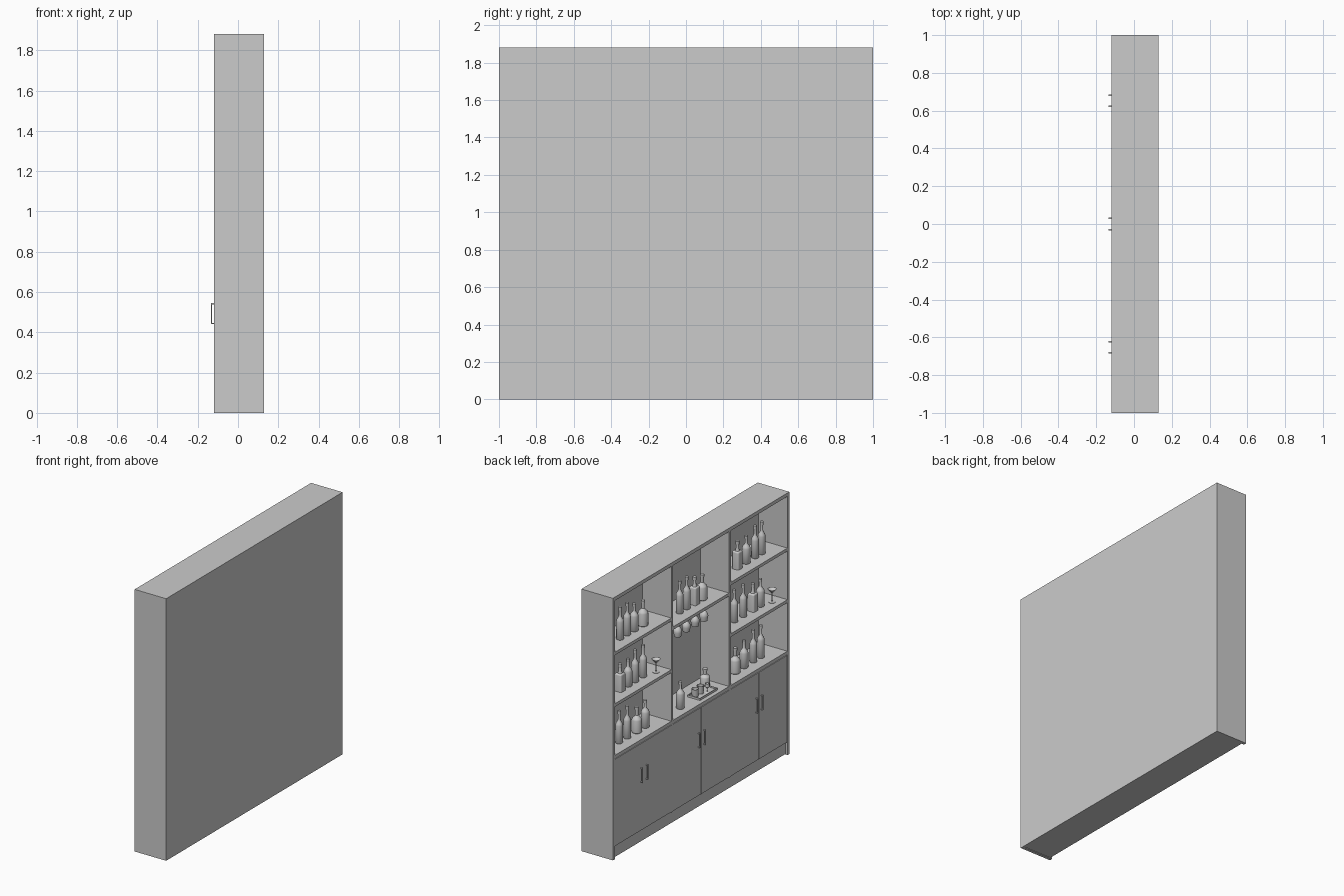
import bpy, bmesh, math
from mathutils import Matrix, Vector

if "Cube" in bpy.data.objects:
    bpy.data.objects.remove(bpy.data.objects["Cube"])

def finish(bm, name, smooth=False):
    bmesh.ops.recalc_face_normals(bm, faces=bm.faces)
    me = bpy.data.meshes.new(name)
    bm.to_mesh(me)
    bm.free()
    ob = bpy.data.objects.new(name, me)
    bpy.context.collection.objects.link(ob)
    if smooth:
        bpy.ops.object.select_all(action='DESELECT')
        ob.select_set(True)
        bpy.context.view_layer.objects.active = ob
        bpy.ops.object.shade_smooth_by_angle(angle=math.radians(35))
    return ob

def add_box(bm, x0, x1, y0, y1, z0, z1):
    m = Matrix.LocRotScale(Vector(((x0 + x1) / 2, (y0 + y1) / 2, (z0 + z1) / 2)), None,
                           Vector((x1 - x0, y1 - y0, z1 - z0)))
    return bmesh.ops.create_cube(bm, size=1, matrix=m)['verts']

def box(name, *b):
    bm = bmesh.new()
    add_box(bm, *b)
    return finish(bm, name)

def add_lathe(bm, profile, loc, n=20):
    # revolve (radius, height) points around a vertical axis
    rings = []
    for r, z in profile:
        k = 1 if r == 0 else n
        rings.append([bm.verts.new((loc[0] + r * math.cos(2 * math.pi * i / n),
                                    loc[1] + r * math.sin(2 * math.pi * i / n),
                                    loc[2] + z)) for i in range(k)])
    for a, b in zip(rings, rings[1:]):
        for i in range(n):
            j = (i + 1) % n
            if len(a) == 1:
                bm.faces.new((a[0], b[j], b[i]))
            elif len(b) == 1:
                bm.faces.new((a[i], a[j], b[0]))
            else:
                bm.faces.new((a[i], a[j], b[j], b[i]))

def lathe(name, profile, loc):
    bm = bmesh.new()
    add_lathe(bm, profile, loc)
    return finish(bm, name, True)

# --- cabinet carcass (faces -x) ---
XF, XB, XI = -0.12, 0.13, 0.108
COUNTER, LOW, HIGH, MID = 0.745, 1.115, 1.485, 1.415
T = 0.022
for s, side in ((1, "left"), (-1, "right")):
    box(side + "_side_panel", XF, XB, *sorted((s * 0.978, s * 1.0)), 0, 1.88)
    box(side + "_divider", XF, XI, s * 0.327 - 0.01, s * 0.327 + 0.01, 0.09, 1.855)
    for z, nm in ((LOW, "lower"), (HIGH, "upper")):
        box(f"{side}_{nm}_shelf", XF, XI, *sorted((s * 0.337, s * 0.978)), z - T, z)
box("middle_shelf", XF, XI, -0.317, 0.317, MID - T, MID)
box("top_panel", XF, XB, -0.978, 0.978, 1.855, 1.88)
box("back_panel", XI, XB, -0.978, 0.978, 0, 1.855)
box("counter", XF, XI, -0.978, 0.978, COUNTER - 0.025, COUNTER)
box("plinth", XF + 0.015, XI, -0.978, 0.978, 0.004, 0.09)

# --- doors and handles ---
for c in (0.6525, 0, -0.6525):
    for s in (1, -1):
        box("door", XF, XF + 0.018, *sorted((c + s * 0.002, c + s * 0.322)), 0.094, 0.716)
        y = c + s * 0.03
        bm = bmesh.new()
        add_box(bm, -0.135, -0.129, y - 0.004, y + 0.004, 0.44, 0.545)
        for z in (0.44, 0.539):
            add_box(bm, -0.129, XF, y - 0.004, y + 0.004, z, z + 0.006)
        finish(bm, "door_handle")

# --- bottles ---
def round_bottle(loc, h, r, neck=0.009, shoulder=0.55):
    s = h * shoulder
    lathe("bottle", [(0, 0), (r * 0.9, 0), (r, 0.004), (r, s), (r * 0.88, s + h * 0.06),
                     (r * 0.55, s + h * 0.12), (neck, s + h * 0.18), (neck, h * 0.9),
                     (neck * 1.3, h * 0.9), (neck * 1.3, h), (0, h)], loc)

def square_bottle(loc, h, r):
    x, y, z = loc
    bm = bmesh.new()
    add_box(bm, x - r, x + r, y - r, y + r, z, z + h * 0.65)
    edges = [e for e in bm.edges if (e.verts[0].co.z + e.verts[1].co.z) / 2 > z + 0.001]
    bmesh.ops.bevel(bm, geom=edges, offset=r * 0.35, segments=3, profile=0.5, affect='EDGES')
    add_lathe(bm, [(r * 0.6, h * 0.64), (0.011, h * 0.72), (0.009, h * 0.88), (0.013, h * 0.88),
                   (0.013, h), (0, h)], loc)
    finish(bm, "square_bottle", True)

def bottle(kind, x, y, z):
    if kind == 'T':
        round_bottle((x, y, z), 0.23, 0.025)
    elif kind == 'M':
        round_bottle((x, y, z), 0.195, 0.028)
    elif kind == 'W':
        round_bottle((x, y, z), 0.18, 0.034, 0.011, 0.5)
    else:
        square_bottle((x, y, z), 0.195, 0.027)

ROWS = [(HIGH, "TTMW", (0.79, 0.71, 0.63, 0.53)),
        (LOW, "SMTT", (0.79, 0.70, 0.62, 0.53)),
        (COUNTER, "TTWM", (0.80, 0.71, 0.60, 0.505)),
        (MID, "TTSW", (0.115, 0.035, -0.055, -0.14)),
        (HIGH, "SMTT", (-0.54, -0.64, -0.74, -0.815)),
        (LOW, "TTSM", (-0.505, -0.605, -0.715, -0.80)),
        (COUNTER, "WMTT", (-0.515, -0.615, -0.72, -0.805))]
for z, kinds, ys in ROWS:
    for k, y in zip(kinds, ys):
        bottle(k, -0.03, y, z)

# --- cocktail glasses ---
COCKTAIL = [(0, 0), (0.022, 0), (0.022, 0.003), (0.003, 0.007), (0.003, 0.065),
            (0.03, 0.095), (0.028, 0.095), (0, 0.068)]
for y in (0.425, -0.89):
    lathe("cocktail_glass", COCKTAIL, (-0.06, y, LOW))

# --- wine glasses hanging under the middle shelf ---
HANGING = [(0, 0), (0.024, 0), (0.024, -0.003), (0.003, -0.007), (0.003, -0.065),
           (0.016, -0.073), (0.027, -0.09), (0.029, -0.105), (0.023, -0.138),
           (0.021, -0.138), (0.027, -0.105), (0.024, -0.09), (0, -0.072)]
for y in (0.137, 0.04, -0.06, -0.16):
    lathe("hanging_glass", HANGING, (-0.03, y, MID - T))

# --- serving tray set on the counter ---
bm = bmesh.new()
add_box(bm, -0.09, 0.01, -0.23, -0.03, COUNTER, COUNTER + 0.005)
for x in (-0.09, 0.006):
    add_box(bm, x, x + 0.004, -0.23, -0.03, COUNTER + 0.005, COUNTER + 0.015)
for y in (-0.23, -0.034):
    add_box(bm, -0.086, 0.006, y, y + 0.004, COUNTER + 0.005, COUNTER + 0.015)
finish(bm, "serving_tray")
TUMBLER = [(0, 0), (0.021, 0), (0.024, 0.055), (0.022, 0.055), (0.019, 0.006), (0, 0.006)]
for y in (-0.06, -0.12):
    lathe("tumbler", TUMBLER, (-0.03, y, COUNTER + 0.005))
lathe("small_goblet", [(0, 0), (0.015, 0), (0.003, 0.005), (0.003, 0.025), (0.016, 0.04),
                       (0.014, 0.065), (0.012, 0.065), (0, 0.03)], (-0.06, -0.155, COUNTER + 0.005))
round_bottle((-0.05, 0.135, COUNTER), 0.19, 0.028)
round_bottle((0.02, -0.245, COUNTER), 0.12, 0.033, 0.013, 0.5)
